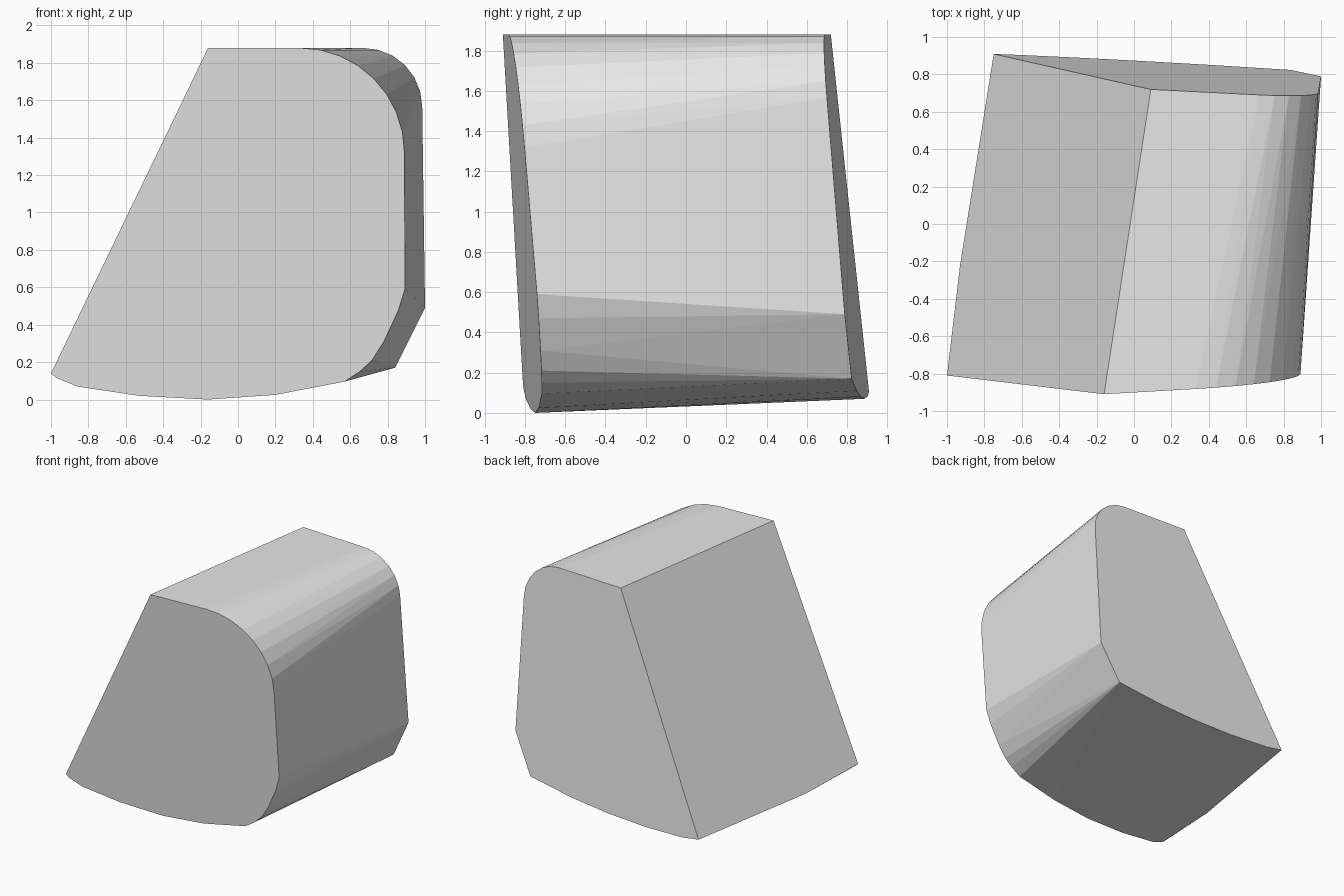
import bpy, bmesh, math

if "Cube" in bpy.data.objects:
    bpy.data.objects.remove(bpy.data.objects["Cube"])


def arc(cx, cz, r, steps):
    """Quarter round from straight up to straight right."""
    return [(cx + r * math.sin(i / steps * math.pi / 2),
             cz + r * math.cos(i / steps * math.pi / 2)) for i in range(steps + 1)]


def front_y(x, z):
    return -0.741 + 0.057 * x - 0.085 * z


def back_y(x, z):
    return 0.880 - 0.0506 * x - 0.0829 * z


# Front outline: slanted left side, large round shoulder, bowed base
front = [(-1.0, 0.14), (-0.16, 1.88)] + arc(0.33, 1.32, 0.56, 8) + [
    (0.893, 0.59), (0.855, 0.47), (0.78, 0.31), (0.717, 0.21), (0.652, 0.15),
    (0.57, 0.096), (0.2, 0.025), (-0.16, 0.0), (-0.53, 0.02), (-0.86, 0.07),
    (-0.97, 0.115)]

# Back outline: smaller shoulder and a chamfered lower corner
back = [(-0.75, 0.107), (0.09, 1.88)] + arc(0.67, 1.565, 0.315, 6) + [
    (1.0, 0.49), (0.84, 0.17), (0.45, 0.11), (0.1, 0.08), (-0.25, 0.07), (-0.6, 0.083)]

# Solid block stretched between the two tilted end faces
bm = bmesh.new()
for x, z in front:
    bm.verts.new((x, front_y(x, z), z))
for x, z in back:
    bm.verts.new((x, back_y(x, z), z))
bm.verts.new((-0.93, -0.22, 0.10))  # slight bow of the lower left edge
hull = bmesh.ops.convex_hull(bm, input=bm.verts[:])
bmesh.ops.delete(bm, geom=[v for v in bm.verts if not v.link_faces], context='VERTS')
bmesh.ops.dissolve_limit(bm, angle_limit=math.radians(1), verts=bm.verts[:], edges=bm.edges[:])
bmesh.ops.recalc_face_normals(bm, faces=bm.faces[:])

mesh = bpy.data.meshes.new("stone_block")
bm.to_mesh(mesh)
bm.free()
block = bpy.data.objects.new("stone_block", mesh)
bpy.context.collection.objects.link(block)

# Plain grey
grey = bpy.data.materials.new("light_grey")
grey.diffuse_color = (0.8, 0.8, 0.8, 1)
grey.use_nodes = True
grey.node_tree.nodes["Principled BSDF"].inputs["Base Color"].default_value = grey.diffuse_color
mesh.materials.append(grey)
